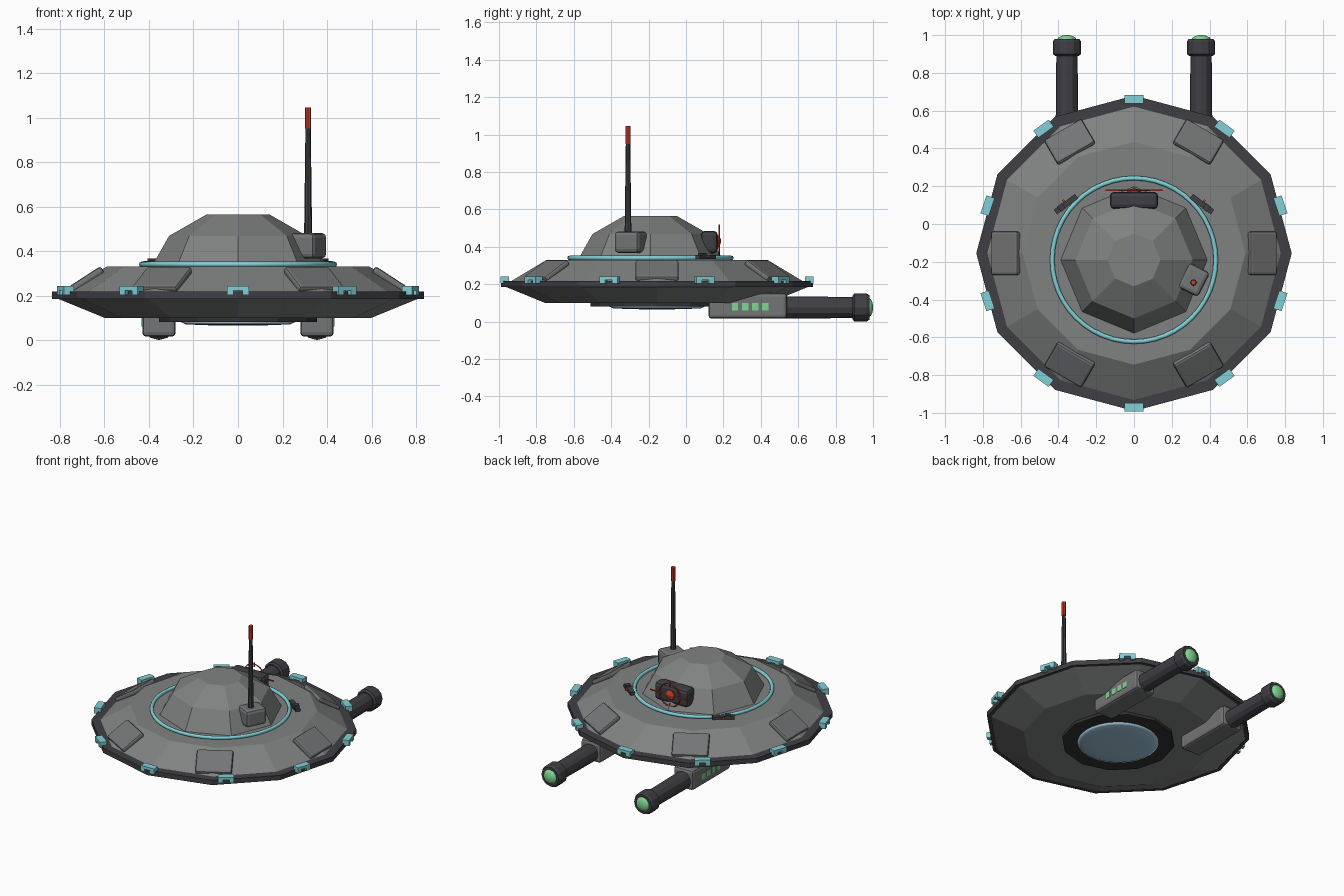
import bpy, bmesh, math
from mathutils import Matrix, Vector

if "Cube" in bpy.data.objects:
    bpy.data.objects.remove(bpy.data.objects["Cube"])


def material(name, r, g, b):
    m = bpy.data.materials.new(name)
    lin = [((c / 255 + 0.055) / 1.055) ** 2.4 for c in (r, g, b)]
    m.diffuse_color = (*lin, 1)
    m.use_nodes = True
    m.node_tree.nodes["Principled BSDF"].inputs["Base Color"].default_value = m.diffuse_color
    return m


HULL = material("hull grey", 128, 130, 130)
PANEL = material("panel grey", 116, 117, 118)
DARK = material("dark metal", 64, 63, 68)
BLACK = material("charcoal", 50, 50, 53)
CYAN = material("cyan", 130, 208, 214)
GREEN = material("green glow", 128, 214, 146)
RED = material("signal red", 205, 62, 42)
GLASS = material("pale blue glass", 160, 200, 220)

CY = -0.155          # centre of the disc
DY = -0.19           # centre of the dome


def T(x, y, z):
    return Matrix.Translation((x, y, z))


def R(deg, axis):
    return Matrix.Rotation(math.radians(deg), 4, axis)


def finish(name, bm, mat, matrix, smooth=False):
    bmesh.ops.recalc_face_normals(bm, faces=bm.faces)
    me = bpy.data.meshes.new(name)
    bm.to_mesh(me)
    bm.free()
    me.transform(matrix)
    me.materials.append(mat)
    for p in me.polygons:
        p.use_smooth = smooth
    ob = bpy.data.objects.new(name, me)
    bpy.context.collection.objects.link(ob)
    return ob


def lathe(name, profile, sides, mat, matrix, closed=False, smooth=False):
    """Spin (radius, z) points about z; open profiles get flat end caps."""
    bm = bmesh.new()
    rings = []
    for r, z in profile:
        rings.append([bm.verts.new((r * math.cos(2 * math.pi * i / sides),
                                    r * math.sin(2 * math.pi * i / sides), z))
                      for i in range(sides)])
    pairs = list(zip(rings, rings[1:]))
    if closed:
        pairs.append((rings[-1], rings[0]))
    for a, b in pairs:
        for i in range(sides):
            j = (i + 1) % sides
            bm.faces.new((a[i], a[j], b[j], b[i]))
    if not closed:
        bm.faces.new(rings[0])
        bm.faces.new(rings[-1])
    return finish(name, bm, mat, matrix, smooth)


def box(name, size, mat, matrix, bevel=0.0):
    bm = bmesh.new()
    bmesh.ops.create_cube(bm, size=1)
    bmesh.ops.scale(bm, vec=Vector(size), verts=bm.verts)
    if bevel:
        bmesh.ops.bevel(bm, geom=bm.edges[:], offset=bevel, segments=2,
                        profile=0.5, affect='EDGES')
    return finish(name, bm, mat, matrix)


def hoop(name, radius, thick, mat, matrix, sides=48):
    prof = [(radius + thick * math.cos(a * math.pi / 4),
             thick * math.sin(a * math.pi / 4)) for a in range(8)]
    return lathe(name, prof, sides, mat, matrix, closed=True, smooth=True)


def extrude(name, outline, depth, mat, matrix):
    """Extrude a (y, z) outline along x, centred."""
    bm = bmesh.new()
    f = bm.faces.new([bm.verts.new((-depth / 2, y, z)) for y, z in outline])
    res = bmesh.ops.extrude_face_region(bm, geom=[f])
    bmesh.ops.translate(bm, vec=(depth, 0, 0),
                        verts=[v for v in res["geom"] if isinstance(v, bmesh.types.BMVert)])
    return finish(name, bm, mat, matrix)


disc = T(0, CY, 0)

# Saucer body, rim, underside plate and lens
lathe("hull", [(0.60, 0.10), (0.815, 0.188), (0.79, 0.21), (0.59, 0.33)], 12, HULL, disc)
lathe("rim", [(0.775, 0.218), (0.835, 0.218), (0.835, 0.185), (0.81, 0.185)],
      12, DARK, disc, closed=True)
lathe("base_plate", [(0.355, 0.08), (0.355, 0.11)], 12, BLACK, disc)
lathe("belly_lens", [(0.06, 0.065), (0.16, 0.067), (0.235, 0.071), (0.26, 0.082)],
      32, GLASS, disc, smooth=True)

# Faceted dome with glowing collar
lathe("dome", [(0.405, 0.30), (0.31, 0.468), (0.14, 0.565)], 8, HULL, T(0, DY, 0))
hoop("collar_ring", 0.433, 0.012, CYAN, T(0, DY, 0.34))

# Six raised panels on the sloping deck
for i in range(6):
    box("deck_panel", (0.17, 0.23, 0.034), PANEL,
        disc @ R(60 * i, 'Z') @ T(0.68, 0, 0.272) @ R(33, 'Y'), 0.012)

# Ten notched clips around the rim
clip = [(-0.05, 0.203), (-0.02, 0.203), (-0.02, 0.223), (0.02, 0.223),
        (0.02, 0.203), (0.05, 0.203), (0.05, 0.242), (-0.05, 0.242)]
for i in range(10):
    extrude("rim_clip", clip, 0.046, CYAN, disc @ R(36 * i + 18, 'Z') @ T(0.815, 0, 0))

# Twin engine pods with barrels and glowing tips
for s in (-1, 1):
    x = 0.355 * s
    box("pod", (0.15, 0.42, 0.138), PANEL, T(x, 0.33, 0.084), 0.018)
    axis = T(x, 0, 0.075) @ R(-90, 'X')
    lathe("barrel", [(0.06, 0.50), (0.056, 0.92)], 12, DARK, axis)
    lathe("muzzle", [(0.062, 0.89), (0.075, 0.90), (0.075, 0.965), (0.066, 0.98)],
          12, DARK, axis)
    lathe("muzzle_glow", [(0.052, 0.975), (0.045, 0.988), (0.028, 0.996), (0.01, 1.0)],
          16, GREEN, axis, smooth=True)
    for k in range(4):
        box("pod_light", (0.006, 0.034, 0.04), GREEN,
            T(x + 0.075 * s, 0.262 + 0.054 * k, 0.08))

# Antenna on its mount
box("antenna_mount", (0.125, 0.145, 0.115), PANEL,
    T(0.315, -0.295, 0.424) @ R(-27, 'Z'), 0.02)
mast = T(0.315, -0.31, 0)
lathe("antenna_mast", [(0.018, 0.47), (0.012, 0.95)], 8, DARK, mast)
lathe("antenna_tip", [(0.014, 0.95), (0.014, 1.046)], 8, RED, mast)

# Rear sensor with target reticle
box("sensor", (0.255, 0.09, 0.12), DARK, T(0, 0.125, 0.425), 0.022)
reticle = T(0, 0.178, 0.43) @ R(-90, 'X')
hoop("reticle_ring", 0.078, 0.004, RED, reticle, 32)
for i in range(4):
    h = 0.09 if i % 2 == 0 else 0.03
    box("reticle_tick", (h, 0.007, 0.007), RED,
        reticle @ R(90 * i, 'Z') @ T(0.06 + h / 2, 0, 0))
lathe("reticle_gem", [(0.036, -0.01), (0.036, 0.0), (0.006, 0.01)], 6, RED, reticle)

# Small vents beside the sensor
for s in (-1, 1):
    at = T(0.36 * s, 0.105, 0.345) @ R(-37 * s, 'Z')
    box("side_vent", (0.14, 0.03, 0.02), DARK, at)
    box("vent_latch", (0.03, 0.035, 0.03), DARK, at @ T(0.03 * s, 0, 0.006))
    box("vent_light", (0.012, 0.012, 0.012), RED, at @ T(0, 0.022, 0.004))
